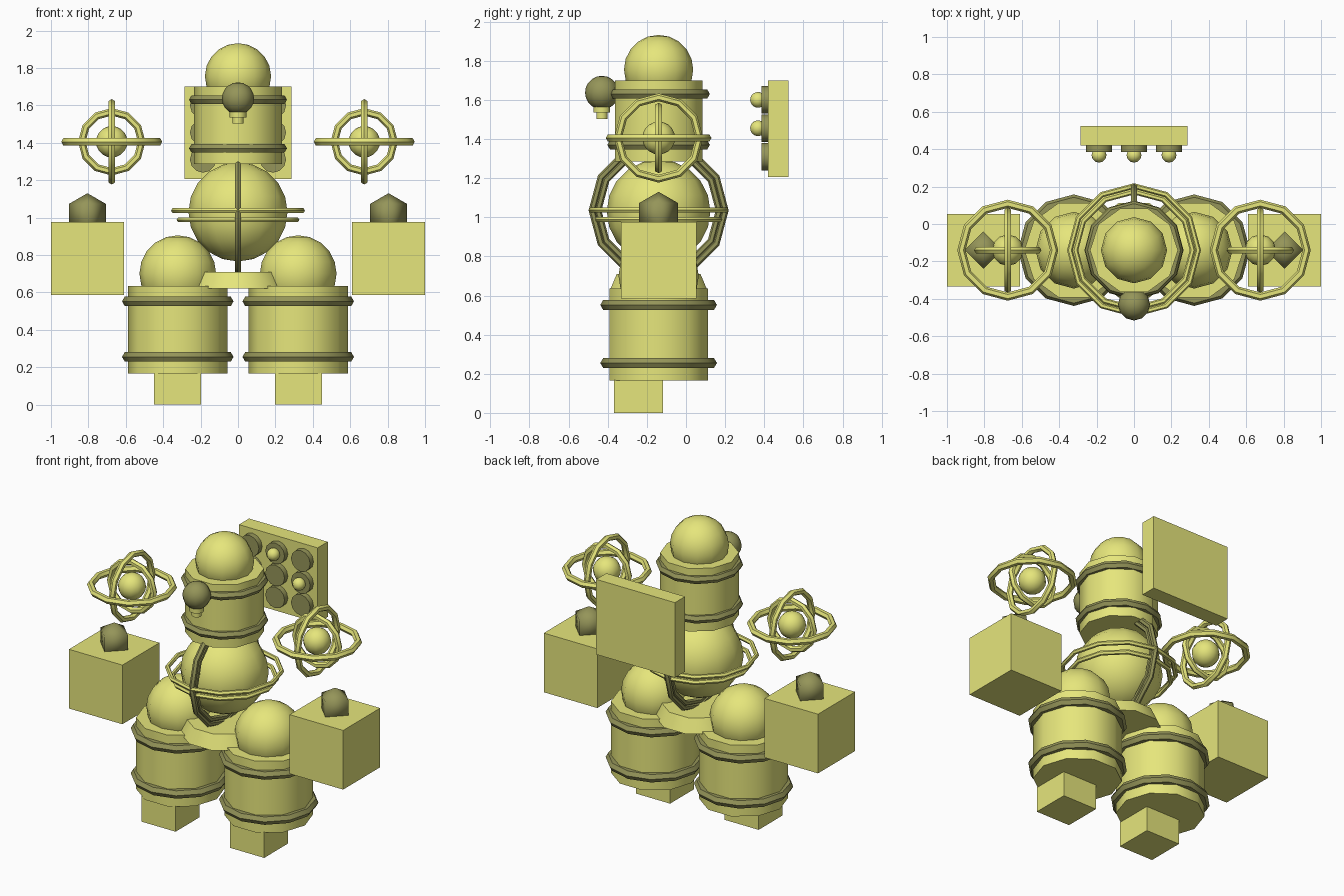
import bpy
from math import pi, radians

if "Cube" in bpy.data.objects:
    bpy.data.objects.remove(bpy.data.objects["Cube"])

Y = -0.14  # depth of the body's centre line


def material(name, color):
    m = bpy.data.materials.new(name)
    m.diffuse_color = color
    m.use_nodes = True
    m.node_tree.nodes["Principled BSDF"].inputs["Base Color"].default_value = m.diffuse_color
    return m


YELLOW = material("yellow", (0.79, 0.79, 0.2, 1))
OLIVE = material("olive", (0.3, 0.3, 0.1, 1))


def finish(name, mat=YELLOW, smooth=None):
    o = bpy.context.object
    o.name = name
    o.data.materials.append(mat)
    if smooth:
        bpy.ops.object.shade_smooth_by_angle(angle=radians(smooth))
    return o


def box(name, x, y, z):
    bpy.ops.mesh.primitive_cube_add(
        size=1, location=((x[0] + x[1]) / 2, (y[0] + y[1]) / 2, (z[0] + z[1]) / 2))
    bpy.context.object.scale = (x[1] - x[0], y[1] - y[0], z[1] - z[0])
    bpy.ops.object.transform_apply(location=False, rotation=False)
    return finish(name)


def ball(name, loc, r, mat=YELLOW, seg=12, rings=10):
    bpy.ops.mesh.primitive_uv_sphere_add(segments=seg, ring_count=rings, radius=r, location=loc)
    return finish(name, mat, 60)


def drum(name, x, y, z0, z1, r0, r1=None, sides=10):
    # Turned so that corners lie on the x axis
    bpy.ops.mesh.primitive_cone_add(
        vertices=sides, radius1=r0, radius2=r0 if r1 is None else r1, depth=z1 - z0,
        location=(x, y, (z0 + z1) / 2), rotation=(0, 0, pi / 2))
    return finish(name, YELLOW, 40)


def ring(name, loc, outer, minor, axis="z", mat=YELLOW):
    rot = {"z": (0, 0, 0), "y": (pi / 2, 0, 0), "x": (0, pi / 2, 0)}[axis]
    bpy.ops.mesh.primitive_torus_add(
        major_segments=12, minor_segments=6, major_radius=outer - minor,
        minor_radius=minor, location=loc, rotation=rot)
    return finish(name, mat, 40)


# Head: drum, dome and two bands
drum("head_drum", 0, Y, 1.285, 1.70, 0.235)
ball("head_dome", (0, Y, 1.755), 0.177)
for z in (1.37, 1.63):
    ring("head_band", (0, Y, z), 0.262, 0.027, mat=OLIVE)

# Bulb in front of the head
ball("bulb", (0, -0.43, 1.637), 0.086, OLIVE)
drum("bulb_collar", 0, -0.43, 1.535, 1.58, 0.045)
drum("bulb_stem", 0, -0.43, 1.503, 1.56, 0.03)

# Belly with nested orbit rings
ball("belly", (0, Y, 1.03), 0.265)
for z, r in ((1.037, 0.358), (0.988, 0.328)):
    ring("belly_orbit", (0, Y, z), r, 0.015)
    ring("belly_hoop", (0, Y, 1.035), r, 0.018, "x", OLIVE)

# Pelvis
drum("pelvis", 0, Y, 0.62, 0.71, 0.265, 0.225)

for s in (-1, 1):
    # Leg: hip ball, drum, bands and foot
    x = s * 0.322
    ball("hip_ball", (x, Y, 0.70), 0.205)
    drum("leg_drum", x, Y, 0.165, 0.635, 0.265)
    for z in (0.255, 0.552):
        ring("leg_band", (x, Y, z), 0.298, 0.03, mat=OLIVE)
    box("foot", sorted((s * 0.198, s * 0.448)), (-0.367, -0.117), (0, 0.168))

    # Shoulder: core with three orbit rings
    p = (s * 0.675, Y, 1.405)
    ball("shoulder_core", p, 0.084)
    ring("shoulder_orbit", p, 0.27, 0.022)
    ring("shoulder_hoop", p, 0.18, 0.02, "y")
    ring("shoulder_hoop", p, 0.228, 0.02, "x")

    # Hand block with crystal
    box("hand_block", sorted((s * 0.61, s * 1.0)), (-0.333, 0.053), (0.585, 0.975))
    ball("crystal", (s * 0.805, Y, 1.015), 0.115, OLIVE, 4, 2)

# Back panel with a grid of studs
box("back_panel", (-0.287, 0.287), (0.42, 0.525), (1.205, 1.70))
for x in (-0.187, 0, 0.187):
    for z in (1.31, 1.455, 1.60):
        bpy.ops.mesh.primitive_cylinder_add(
            vertices=12, radius=0.07, depth=0.04, location=(x, 0.405, z), rotation=(pi / 2, 0, 0))
        finish("panel_disc", OLIVE, 40)
    ball("panel_knob", (x, 0.368, 1.455 if x else 1.60), 0.04)
